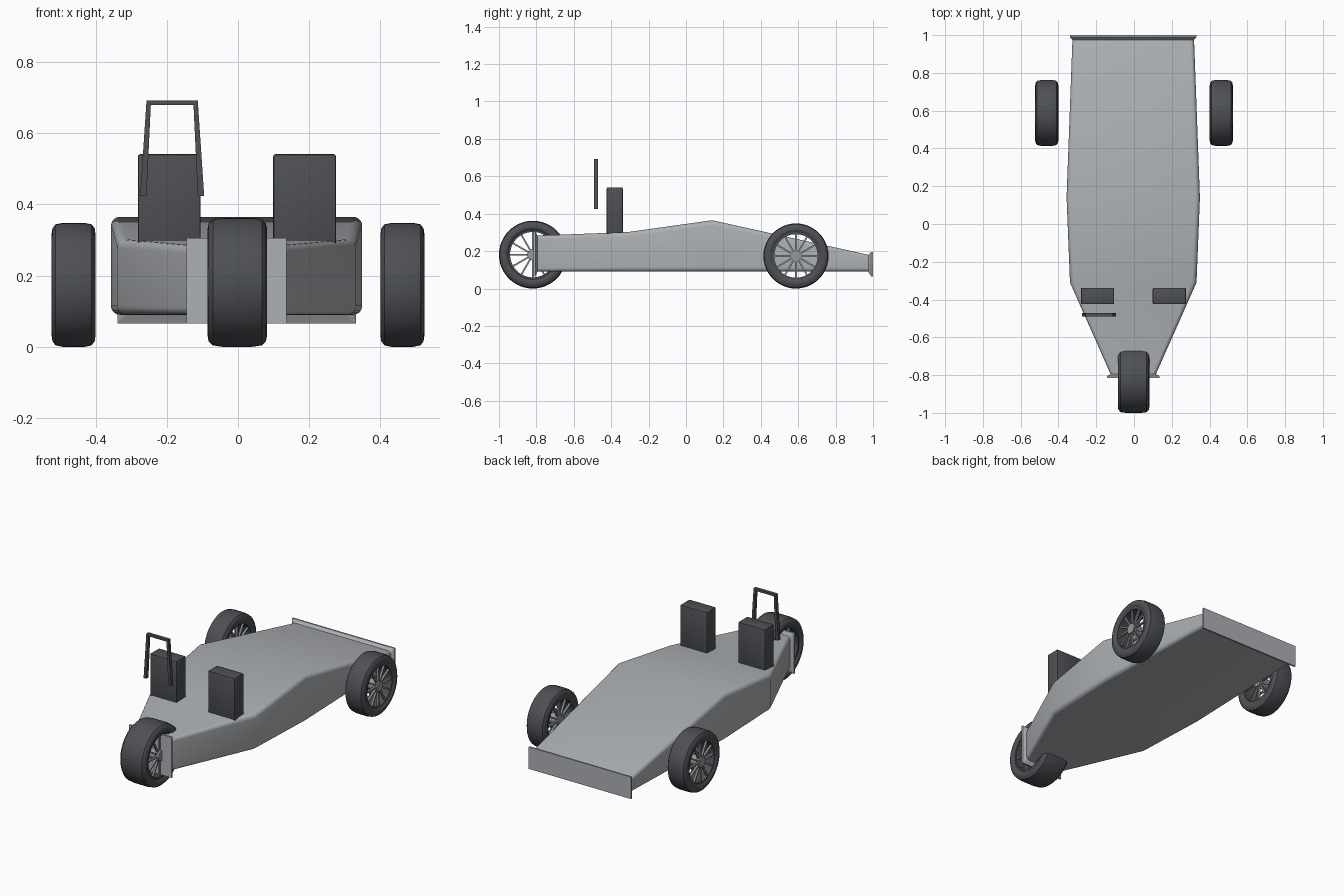
import bpy, bmesh, math
from mathutils import Vector, Matrix

cube = bpy.data.objects.get("Cube")
if cube:
    bpy.data.objects.remove(cube, do_unlink=True)


def material(name, colour):
    m = bpy.data.materials.new(name)
    m.use_nodes = True
    m.diffuse_color = (*colour, 1)
    m.node_tree.nodes["Principled BSDF"].inputs["Base Color"].default_value = (*colour, 1)
    return m


SILVER = material("silver grey", (0.42, 0.44, 0.46))
DARK = material("charcoal", (0.075, 0.08, 0.09))
RIM = material("rim grey", (0.3, 0.31, 0.32))


def finish(bm, name, mat, smooth=35):
    bmesh.ops.recalc_face_normals(bm, faces=bm.faces)
    mesh = bpy.data.meshes.new(name)
    bm.to_mesh(mesh)
    bm.free()
    obj = bpy.data.objects.new(name, mesh)
    bpy.context.collection.objects.link(obj)
    mesh.materials.append(mat)
    bpy.ops.object.select_all(action="DESELECT")
    obj.select_set(True)
    bpy.context.view_layer.objects.active = obj
    bpy.ops.object.shade_smooth_by_angle(angle=math.radians(smooth))
    return obj


def rounded_section(y, half, low, high, r, steps=5):
    """Rounded rectangle across the body at position y."""
    pts = []
    corners = ((1, high, 0), (-1, high, 1), (-1, low, 2), (1, low, 3))
    for side, z, quarter in corners:
        cx = side * (half - r)
        cz = z - r if z == high else z + r
        for i in range(steps + 1):
            a = (quarter + i / steps) * math.pi / 2
            pts.append(Vector((cx + r * math.cos(a), y, cz + r * math.sin(a))))
    return pts


def loft(bm, rings, closed=False):
    loops = [[bm.verts.new(p) for p in ring] for ring in rings]
    n = len(loops[0])
    pairs = list(zip(loops, loops[1:]))
    if closed:
        pairs.append((loops[-1], loops[0]))
    for a, b in pairs:
        for i in range(n):
            bm.faces.new((a[i], a[(i + 1) % n], b[(i + 1) % n], b[i]))
    if not closed:
        bm.faces.new(loops[0])
        bm.faces.new(loops[-1])


# Body shell: half width, underside and top height along its length, flared ends
stations = (
    (-0.815, 0.14, 0.065, 0.305, 0.001),
    (-0.805, 0.14, 0.065, 0.305, 0.001),
    (-0.795, 0.12, 0.09, 0.283, 0.02),
    (-0.31, 0.335, 0.09, 0.302, 0.025),
    (0.14, 0.353, 0.09, 0.365, 0.025),
    (0.975, 0.322, 0.09, 0.18, 0.02),
    (0.99, 0.335, 0.065, 0.195, 0.001),
    (1.0, 0.335, 0.065, 0.195, 0.001),
)
bm = bmesh.new()
loft(bm, [rounded_section(*s) for s in stations])
bmesh.ops.translate(bm, verts=bm.verts, vec=(-0.004, 0, 0))
finish(bm, "body", SILVER)


def lathe(profile, centre, name, mat, sides=48):
    """Spin a closed (offset, radius) profile about the x axis."""
    bm = bmesh.new()
    rings = []
    for i in range(sides):
        a = 2 * math.pi * i / sides
        rings.append([Vector((x, r * math.cos(a), r * math.sin(a))) + centre
                      for x, r in profile])
    loft(bm, rings, closed=True)
    return finish(bm, name, mat)


def wheel(name, centre, radius, half):
    centre = Vector(centre)
    inner = radius * 0.71
    # Tyre with rounded shoulders
    side = [(half * 0.84, inner), (half * 0.97, inner + 0.012), (half, radius - 0.034),
            (half * 0.96, radius - 0.016), (half * 0.82, radius - 0.004), (half * 0.5, radius)]
    lathe(side + [(-x, r) for x, r in reversed(side)], centre, name + "_tyre", DARK)
    # Rim barrel
    w = half * 0.88
    lathe([(-w, inner - 0.007), (w, inner - 0.007), (w, inner + 0.004), (-w, inner + 0.004)],
          centre, name + "_rim", DARK)
    # Hub and spokes
    bm = bmesh.new()
    turn = Matrix.Translation(centre) @ Matrix.Rotation(math.pi / 2, 4, "Y")
    bmesh.ops.create_cone(bm, cap_ends=True, segments=24, radius1=0.03, radius2=0.03,
                          depth=half * 1.8, matrix=turn)
    finish(bm, name + "_hub", RIM)
    bm = bmesh.new()
    length = inner - 0.02
    for face in (-1, 1):
        for i in range(12):
            m = (Matrix.Translation(centre) @ Matrix.Rotation(i * math.pi / 6, 4, "X")
                 @ Matrix.Translation((face * half * 0.7, 0, 0.02 + length / 2))
                 @ Matrix.Diagonal((0.012, 0.009, length, 1)))
            bmesh.ops.create_cube(bm, size=1, matrix=m)
    finish(bm, name + "_spokes", RIM)


wheel("front_wheel", (-0.002, -0.819, 0.181), 0.181, 0.084)
for name, s in (("left", 1), ("right", -1)):
    wheel("rear_" + name + "_wheel", (s * 0.462, 0.588, 0.174), 0.174, 0.062)


def block(name, centre, size, bevel):
    bm = bmesh.new()
    bmesh.ops.create_cube(bm, size=1, matrix=Matrix.Translation(centre)
                          @ Matrix.Diagonal((*size, 1)))
    bmesh.ops.bevel(bm, geom=bm.edges[:], offset=bevel, segments=2,
                    affect="EDGES", profile=0.5)
    finish(bm, name, DARK)


# Seat backs
for name, s in (("left", 1), ("right", -1)):
    block(name + "_seat", (s * 0.19 - 0.003, -0.381, 0.41), (0.176, 0.086, 0.262), 0.006)

# Handle frame: tapered inverted U, inner and outer outlines
outer = ((-0.275, 0.424), (-0.257, 0.692), (-0.113, 0.692), (-0.095, 0.424))
inner = ((-0.257, 0.424), (-0.245, 0.679), (-0.125, 0.679), (-0.113, 0.424))
bm = bmesh.new()
loft(bm, [[Vector((x, y, z)) for (x, z), y in
           ((o, -0.491), (o, -0.471), (i, -0.471), (i, -0.491))]
          for o, i in zip(outer, inner)])
finish(bm, "handle_frame", DARK, 30)
